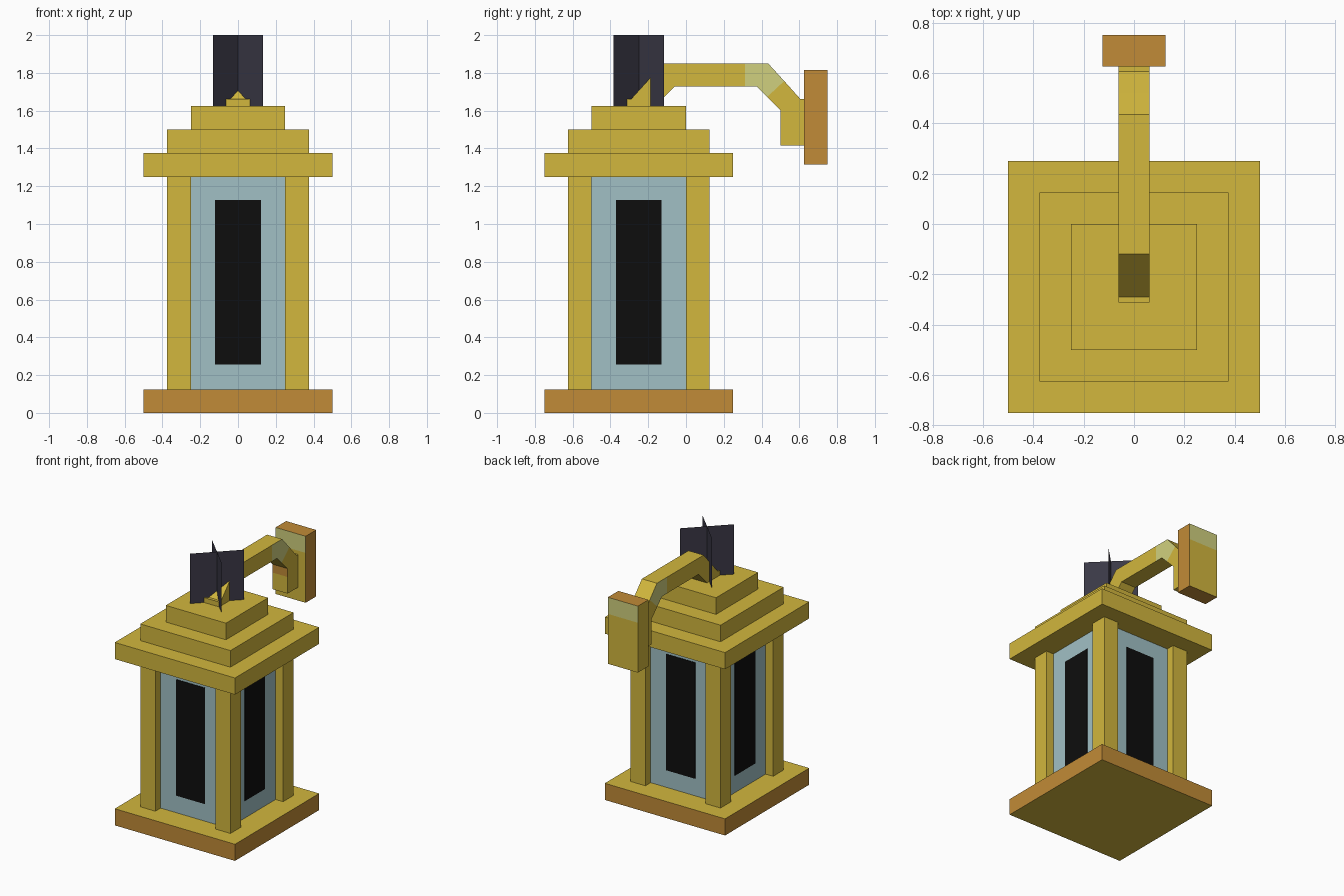
import bpy, bmesh
from mathutils import Matrix, Vector

cube = bpy.data.objects.get("Cube")
if cube:
    bpy.data.objects.remove(cube)


def material(name, hex_code):
    rgb = [int(hex_code[i:i + 2], 16) / 255 for i in (0, 2, 4)]
    colour = [c / 12.92 if c < 0.04045 else ((c + 0.055) / 1.055) ** 2.4 for c in rgb] + [1]
    m = bpy.data.materials.new(name)
    m.use_nodes = True
    m.diffuse_color = colour
    m.node_tree.nodes["Principled BSDF"].inputs["Base Color"].default_value = colour
    return m


BRASS = material("brass yellow", "d2b73d")
COPPER = material("copper orange", "c18b37")
GLASS = material("pale blue glass", "a1c0c5")
BLACK = material("black pane", "0d0d0d")
CHAIN = material("dark purple iron", "3a3846")
PALE = material("pale olive", "d0d07e")

MID = -0.25  # y of the lantern's axis
U = 0.125    # module size


def finish(name, bm, mats, rule=None):
    """Turn a bmesh into an object; rule(normal) picks the material slot."""
    bmesh.ops.recalc_face_normals(bm, faces=bm.faces)
    bm.normal_update()
    if rule:
        for f in bm.faces:
            f.material_index = rule(f.normal)
    mesh = bpy.data.meshes.new(name)
    bm.to_mesh(mesh)
    bm.free()
    for m in mats:
        mesh.materials.append(m)
    obj = bpy.data.objects.new(name, mesh)
    bpy.context.collection.objects.link(obj)
    return obj


def box(name, lo, hi, mats, rule=None):
    lo, hi = Vector(lo), Vector(hi)
    bm = bmesh.new()
    bmesh.ops.create_cube(bm, size=1, matrix=Matrix.Translation((lo + hi) / 2)
                          @ Matrix.Diagonal((*(hi - lo), 1)))
    return finish(name, bm, mats, rule)


def tier(name, half, z0, z1, mats, rule=None):
    return box(name, (-half, MID - half, z0), (half, MID + half, z1), mats, rule)


def prism(name, profile, mats, rule=None):
    """Extrude a y-z profile across the arm's width."""
    bm = bmesh.new()
    face = bm.faces.new([bm.verts.new((-U / 2, y, z)) for y, z in profile])
    ext = bmesh.ops.extrude_face_region(bm, geom=[face], use_keep_orig=True)
    verts = [v for v in ext["geom"] if isinstance(v, bmesh.types.BMVert)]
    bmesh.ops.translate(bm, verts=verts, vec=(U, 0, 0))
    return finish(name, bm, mats, rule)


# Base: copper rim, brass top and underside
tier("base", 0.5, 0, U, [BRASS, COPPER], lambda n: abs(n.z) < 0.5)

# Glass body and corner posts
tier("glass_body", 0.3125, U, 1.25, [GLASS])
for side, sx in (("left", 1), ("right", -1)):
    for end, sy in (("front", -1), ("back", 1)):
        cx, cy = sx * 0.3125, MID + sy * 0.3125
        box(f"{end}_{side}_post", (cx - U / 2, cy - U / 2, U),
            (cx + U / 2, cy + U / 2, 1.25), [BRASS])

# Dark panes, one per side
for i, side in enumerate(("front", "left", "back", "right")):
    pane = box(f"{side}_pane", (-0.121, -0.3165, 0.255), (0.121, -0.3115, 1.128), [BLACK])
    pane.data.transform(Matrix.Translation((0, MID, 0))
                        @ Matrix.Rotation(i * 1.5707963, 4, "Z"))

# Stepped roof
for i, half in enumerate((0.5, 0.375, 0.25)):
    tier(f"roof_step_{i + 1}", half, 1.25 + i * U, 1.25 + (i + 1) * U, [BRASS])

# Crossed diagonal hanger sheets
d = 0.1326
for i, s in enumerate((1, -1)):
    bm = bmesh.new()
    bm.faces.new([bm.verts.new(p) for p in (
        (-d, MID - s * d, 1.625), (d, MID + s * d, 1.625),
        (d, MID + s * d, 2), (-d, MID - s * d, 2))])
    finish(f"hanger_sheet_{i + 1}", bm, [CHAIN])

# Arm: stub on the roof, slope and straight run
prism("arm_front", [(-0.3125, 1.62), (-0.3125, 1.662), (-0.29, 1.662), (-0.12, 1.85),
                    (0.3125, 1.85), (0.3125, 1.728), (-0.06, 1.728), (-0.165, 1.62)], [BRASS])
# Bend with pale flanks
prism("arm_bend", [(0.3125, 1.85), (0.435, 1.85), (0.52, 1.757), (0.43, 1.673),
                   (0.375, 1.728), (0.3125, 1.728)], [BRASS, PALE],
      lambda n: abs(n.x) > 0.5)
# Slope and upright behind the bend; its front face is copper
prism("arm_upright", [(0.52, 1.757), (0.605, 1.662), (0.625, 1.662), (0.625, 1.54),
                      (0.5, 1.54), (0.5, 1.603), (0.43, 1.673)], [BRASS, COPPER],
      lambda n: n.y < -0.9)
prism("arm_foot", [(0.5, 1.54), (0.625, 1.54), (0.625, 1.415), (0.5, 1.415)], [BRASS])

# Wall plate: copper edges, brass faces, pale upper band
box("wall_plate", (-U, 0.625, 1.315), (U, 0.75, 1.69), [BRASS, COPPER],
    lambda n: n.x > 0.5 or n.z < -0.5)
box("wall_plate_top", (-U, 0.625, 1.69), (U, 0.75, 1.815), [BRASS, COPPER, PALE],
    lambda n: 2 if abs(n.y) > 0.5 else int(n.x > -0.5))
